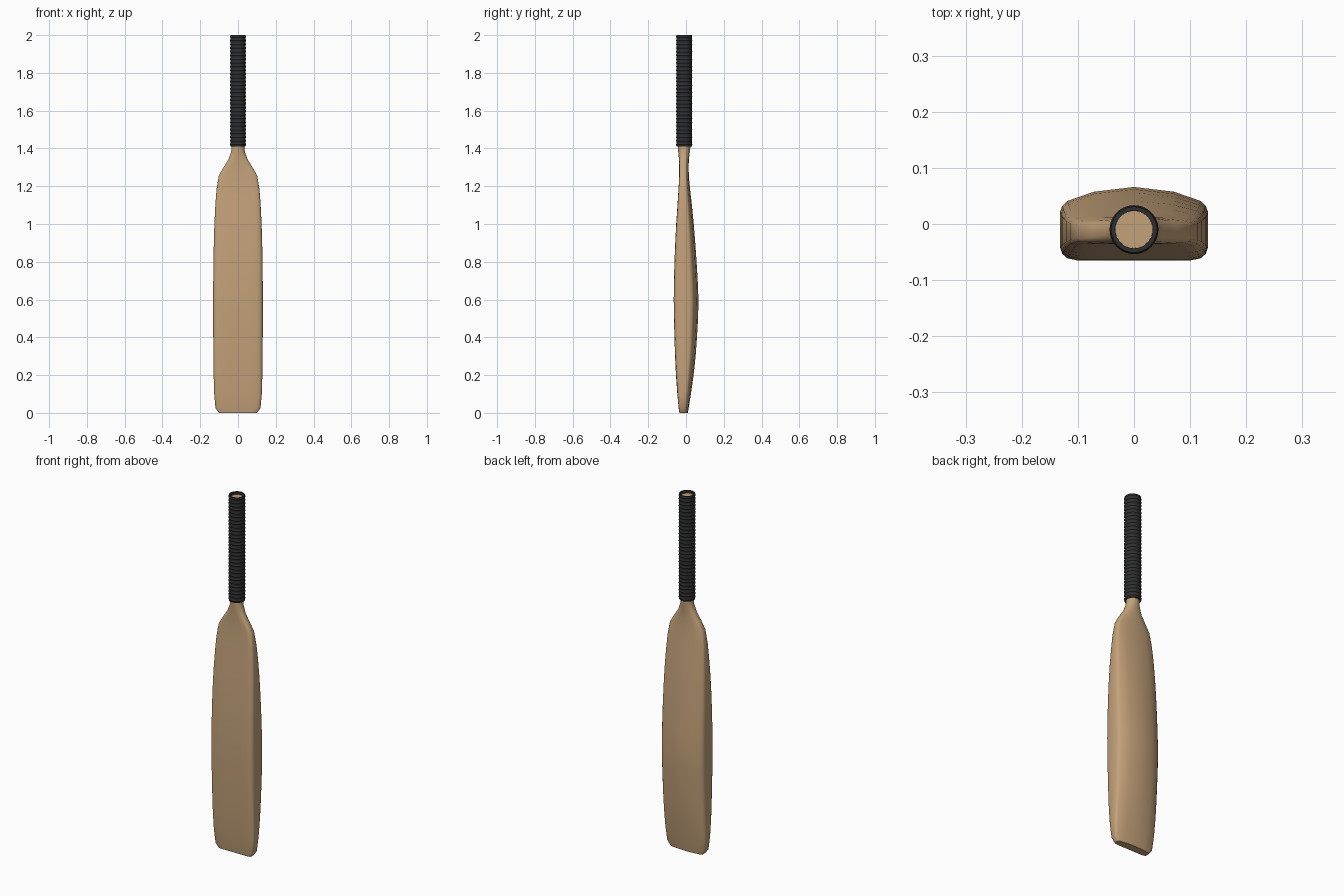
import bpy, bmesh, math

if "Cube" in bpy.data.objects:
    bpy.data.objects.remove(bpy.data.objects["Cube"])

def material(name, rgb):
    m = bpy.data.materials.new(name)
    m.diffuse_color = (*rgb, 1)
    m.use_nodes = True
    m.node_tree.nodes["Principled BSDF"].inputs["Base Color"].default_value = m.diffuse_color
    return m

WOOD = material("willow wood", (0.55, 0.36, 0.195))
RUBBER = material("black rubber", (0.027, 0.028, 0.029))
HANDLE_Y = -0.01

def loft(name, rings, mat, closed=False, angle=35):
    """Skin a list of point rings; cap the ends, or join last to first."""
    bm = bmesh.new()
    vs = [[bm.verts.new(p) for p in r] for r in rings]
    n = len(vs[0])
    pairs = list(zip(vs, vs[1:])) + ([(vs[-1], vs[0])] if closed else [])
    for a, b in pairs:
        for i in range(n):
            j = (i + 1) % n
            bm.faces.new((a[i], a[j], b[j], b[i]))
    if not closed:
        bm.faces.new(vs[0][::-1])
        bm.faces.new(vs[-1])
    bmesh.ops.recalc_face_normals(bm, faces=bm.faces)
    me = bpy.data.meshes.new(name)
    bm.to_mesh(me)
    bm.free()
    ob = bpy.data.objects.new(name, me)
    bpy.context.collection.objects.link(ob)
    me.materials.append(mat)
    bpy.ops.object.select_all(action='DESELECT')
    ob.select_set(True)
    bpy.context.view_layer.objects.active = ob
    bpy.ops.object.shade_smooth_by_angle(angle=math.radians(angle))
    return ob

# Blade half section: flat face, rounded edge, ridged back (u = width, v = depth)
HALF = [(0, 0), (.45, 0), (.76, 0), (.9, .03), (.97, .09), (1, .18), (1, .45),
        (1, .66), (.97, .74), (.9, .81), (.54, .935), (0, 1)]

def section(z, w, yf, yb, t):
    """Blade section blended by t towards an ellipse."""
    half = []
    for i, (u, v) in enumerate(HALF):
        a = math.pi * i / (len(HALF) - 1)
        cu, cv = math.sin(a), (1 - math.cos(a)) / 2
        half.append((w * (u + (cu - u) * t), yf + (yb - yf) * (v + (cv - v) * t), z))
    return half + [(-x, y, zz) for x, y, zz in half[-2:0:-1]]

# Stations: height, half width, face y, spine y, roundness
STATIONS = [
    (0, .10, -.035, .010, 0), (.025, .119, -.039, .014, 0), (.1, .126, -.046, .026, 0),
    (.2, .129, -.053, .040, 0), (.3, .130, -.058, .051, 0), (.4, .131, -.061, .058, 0),
    (.5, .132, -.064, .064, 0), (.6, .132, -.065, .066, 0), (.7, .131, -.064, .062, 0),
    (.8, .130, -.061, .056, 0), (.9, .128, -.057, .049, 0), (1.0, .125, -.052, .041, 0),
    (1.1, .120, -.045, .031, 0), (1.18, .114, -.040, .022, 0), (1.255, .102, -.036, .015, .05),
    (1.3, .077, -.036, .014, .2), (1.34, .052, -.037, .015, .5), (1.38, .037, -.041, .020, .9),
    (1.41, .0335, -.0435, .0235, 1), (1.985, .0335, -.0435, .0235, 1)]

# Blade, shoulders and wooden handle core
loft("blade_and_handle_core", [section(*s) for s in STATIONS], WOOD)

# Ribbed rubber grip, a lathed tube open at the top
profile = [(.0335, 1.41), (.041, 1.41)]
RIBS = 30
pitch = .59 / RIBS
for k in range(RIBS):
    z = 1.41 + pitch * k
    profile += [(.041, z + pitch * .3), (.0435, z + pitch * .5), (.041, z + pitch * .8)]
profile += [(.041, 2.0), (.0335, 2.0)]
SIDES = 40
rings = [[(r * math.cos(2 * math.pi * i / SIDES),
           HANDLE_Y + r * math.sin(2 * math.pi * i / SIDES), z) for i in range(SIDES)]
         for r, z in profile]
loft("ribbed_grip", rings, RUBBER, closed=True)
